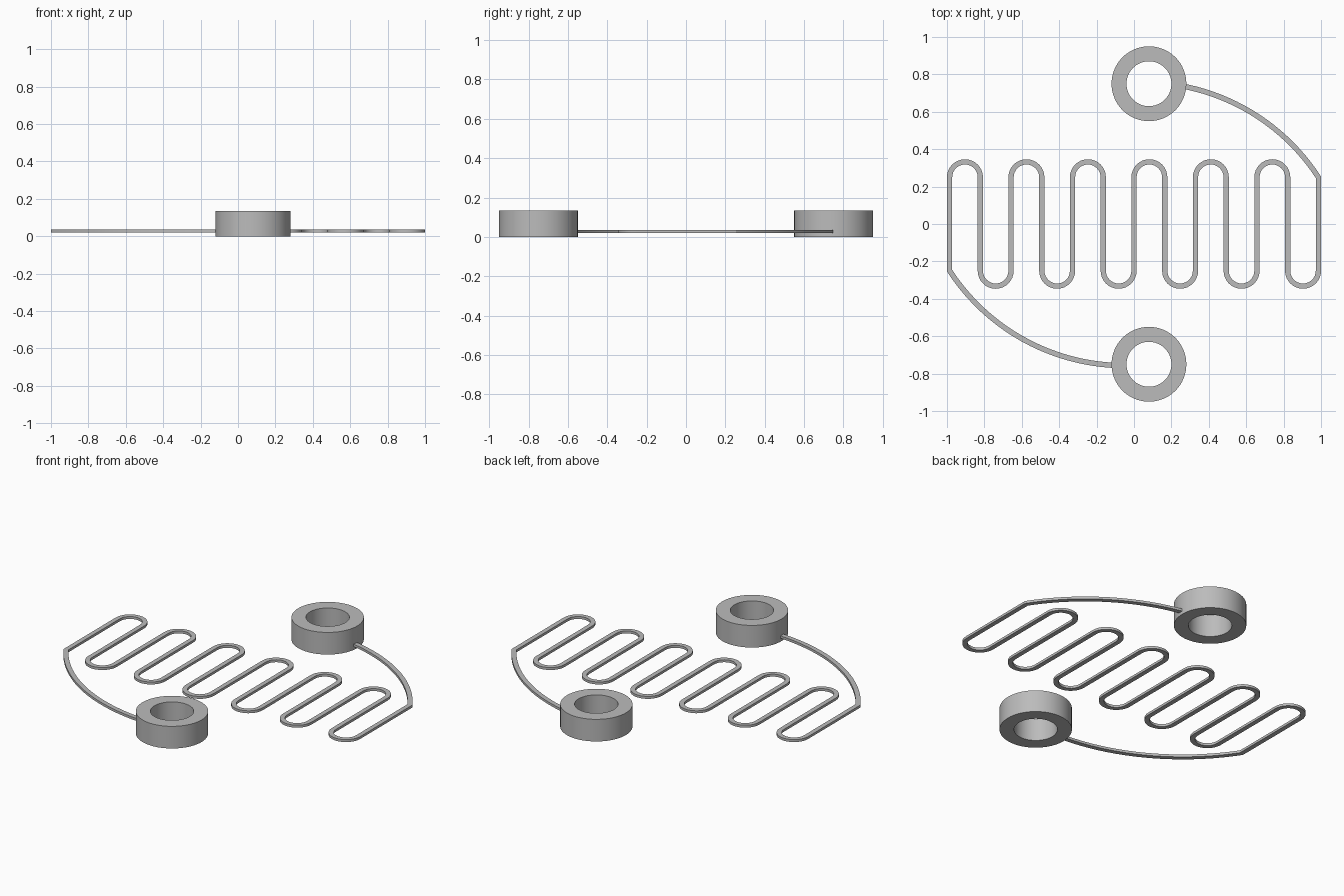
import bpy
import bmesh
from math import sin, cos, pi, asin, hypot
from mathutils import Vector

default_cube = bpy.data.objects.get("Cube")
if default_cube:
    bpy.data.objects.remove(default_cube, do_unlink=True)

# One plain metal colour
metal = bpy.data.materials.new("grey metal")
metal.use_nodes = True
colour = (0.5, 0.5, 0.5, 1)
metal.diffuse_color = colour
metal.node_tree.nodes["Principled BSDF"].inputs["Base Color"].default_value = colour


def finish(name, bm):
    bmesh.ops.recalc_face_normals(bm, faces=bm.faces)
    mesh = bpy.data.meshes.new(name)
    bm.to_mesh(mesh)
    bm.free()
    mesh.materials.append(metal)
    obj = bpy.data.objects.new(name, mesh)
    bpy.context.collection.objects.link(obj)
    bpy.ops.object.select_all(action="DESELECT")
    obj.select_set(True)
    bpy.context.view_layer.objects.active = obj
    bpy.ops.object.shade_smooth_by_angle(angle=pi / 6)
    return obj


def sweep(bm, sections, closed):
    """Skin a list of four-point sections."""
    rows = [[bm.verts.new(p) for p in section] for section in sections]
    pairs = list(zip(rows, rows[1:]))
    if closed:
        pairs.append((rows[-1], rows[0]))
    else:
        bm.faces.new(rows[0])
        bm.faces.new(rows[-1])
    for a, b in pairs:
        for i in range(4):
            j = (i + 1) % 4
            bm.faces.new((a[i], a[j], b[j], b[i]))


def ring(name, x, y, outer=0.2, inner=0.12, height=0.135, sides=64):
    profile = [(inner, 0), (outer, 0), (outer, height), (inner, height)]
    sections = []
    for k in range(sides):
        a = 2 * pi * k / sides
        sections.append([(x + r * cos(a), y + r * sin(a), z) for r, z in profile])
    bm = bmesh.new()
    sweep(bm, sections, True)
    return finish(name, bm)


def strip(name, path, width=0.028, low=0.02, high=0.035):
    """Flat ribbon along a path, mitred at every corner."""
    sections = []
    for i, p in enumerate(path):
        before = (p - path[i - 1]).normalized() if i else None
        after = (path[i + 1] - p).normalized() if i < len(path) - 1 else None
        before, after = before or after, after or before
        tangent = (before + after).normalized()
        side = Vector((-tangent.y, tangent.x)) * width / 2 / tangent.dot(after)
        a, b = p + side, p - side
        sections.append([(a.x, a.y, low), (b.x, b.y, low),
                         (b.x, b.y, high), (a.x, a.y, high)])
    bm = bmesh.new()
    sweep(bm, sections, False)
    return finish(name, bm)


# Serpentine with alternating half-round bends
EDGE, LEG, BENDS = 0.986, 0.25, 12
radius = EDGE / BENDS
snake = [Vector((-EDGE, -LEG))]
for n in range(BENDS):
    up = 1 if n % 2 == 0 else -1
    cx = -EDGE + radius * (2 * n + 1)
    for k in range(17):
        a = pi * k / 16
        snake.append(Vector((cx - radius * cos(a), up * (LEG + radius * sin(a)))))
snake.append(Vector((EDGE, LEG)))

# Curved lead arcs from the outer legs into the ring walls
CENTRE = Vector((0.05, -0.36))
big = hypot(EDGE - CENTRE.x, LEG - CENTRE.y)


def lead(end_x, steps=20):
    start = asin((EDGE - CENTRE.x) / big)
    end = asin((end_x - CENTRE.x) / big)
    angles = [start + (end - start) * k / steps for k in range(steps + 1)]
    return [CENTRE + big * Vector((sin(a), cos(a))) for a in angles]


back_lead = lead(0.24)
front_lead = [-p for p in lead(0.08)]
strip("heating_strip", front_lead[:0:-1] + snake + back_lead[1:])

# Terminal rings
ring("front_terminal_ring", 0.08, -0.75)
ring("back_terminal_ring", 0.08, 0.75)
